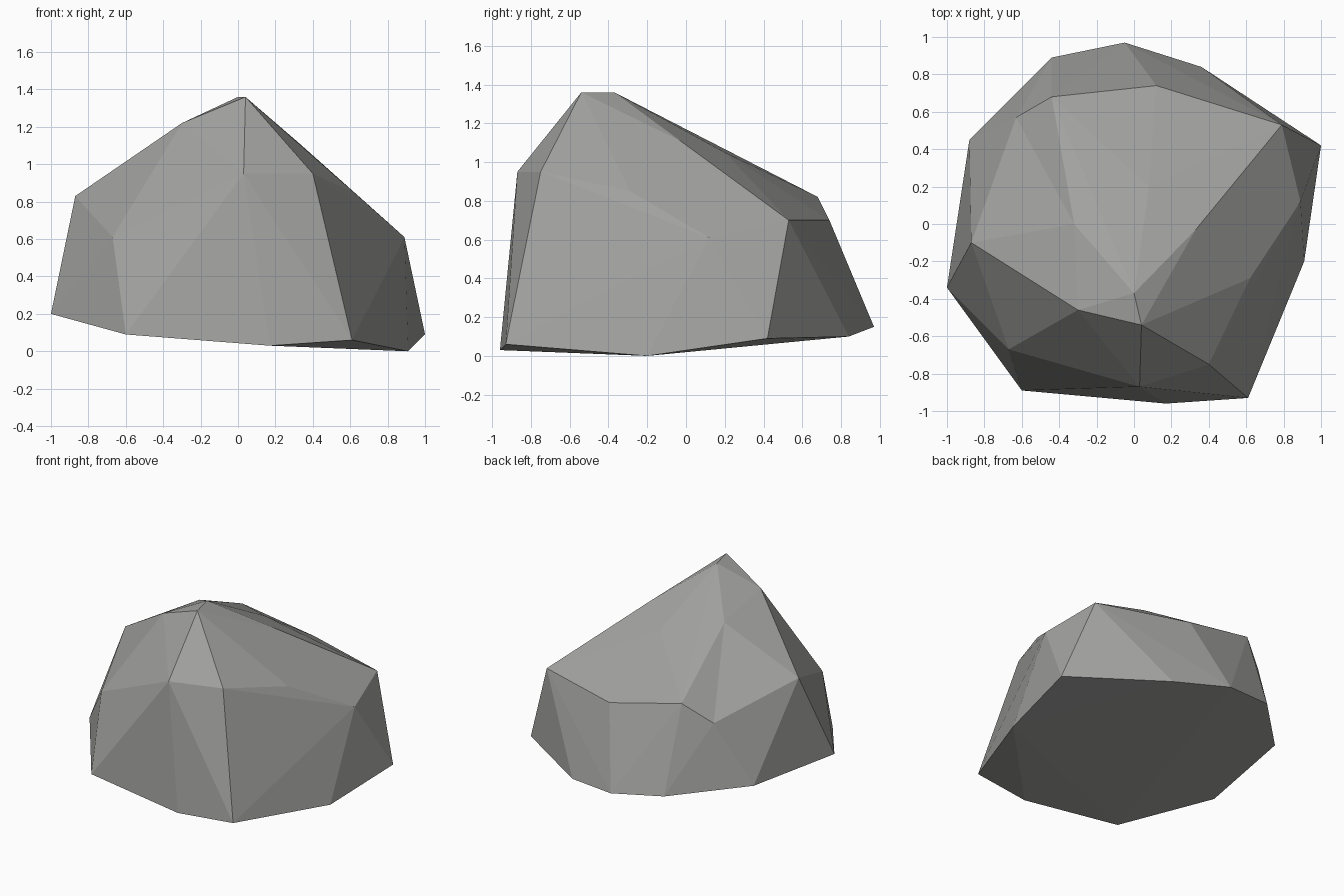
import bpy
import bmesh
from mathutils import Vector

# Remove only the default cube
default = bpy.data.objects.get("Cube")
if default:
    bpy.data.objects.remove(default, do_unlink=True)

# Stone material
stone = bpy.data.materials.new("stone_grey")
stone.use_nodes = True
stone_colour = (0.36, 0.36, 0.35, 1.0)
stone.diffuse_color = stone_colour
shader = stone.node_tree.nodes["Principled BSDF"]
shader.inputs["Base Color"].default_value = stone_colour
shader.inputs["Roughness"].default_value = 0.9

# Three rings of corners: foot, shoulder and crest
foot_ring = [(-1, -.34, .2), (-.6, -.89, .09), (.17, -.96, .03), (.61, -.93, .06),
             (.91, -.2, 0), (1, .42, .09), (.36, .84, .1), (-.05, .97, .15),
             (-.44, .89, .2), (-.88, .45, .23)]
shoulder_ring = [(-.87, -.1, .83), (-.67, -.67, .61), (.03, -.87, .95), (.4, -.75, .95),
                 (.62, -.29, .85), (.89, .12, .61), (.79, .53, .7), (.12, .74, .7),
                 (-.44, .68, .82), (-.63, .57, .68)]
crest_ring = [(.04, -.54, 1.36), (-.3, -.46, 1.22), (0, -.37, 1.36),
              (-.32, 0, 1.14), (.08, .2, 1.05), (.33, -.03, 1.11)]


def add_ring(mesh, corners):
    """Add the corners of one ring and return their vertices."""
    return [mesh.verts.new(Vector(corner)) for corner in corners]


def flip_edge(mesh, start, end):
    """Turn the diagonal between two corners, where that diagonal exists."""
    edge = mesh.edges.get((start, end))
    if edge and len(edge.link_faces) == 2:
        bmesh.utils.edge_rotate(edge, True)


# Wrap the rings in flat chipped facets
rock_bmesh = bmesh.new()
foot = add_ring(rock_bmesh, foot_ring)
shoulder = add_ring(rock_bmesh, shoulder_ring)
crest = add_ring(rock_bmesh, crest_ring)
bmesh.ops.convex_hull(rock_bmesh, input=rock_bmesh.verts[:], use_existing_faces=False)

# Shallow dent on the back shoulder
if all(v.is_valid for v in (shoulder[0], shoulder[8])):
    flip_edge(rock_bmesh, shoulder[0], shoulder[8])

# Drop any corners left inside and make the facets face outward
loose = [v for v in rock_bmesh.verts if not v.link_faces]
bmesh.ops.delete(rock_bmesh, geom=loose, context="VERTS")
bmesh.ops.recalc_face_normals(rock_bmesh, faces=rock_bmesh.faces[:])

rock_mesh = bpy.data.meshes.new("rock")
rock_bmesh.to_mesh(rock_mesh)
rock_bmesh.free()
rock_mesh.materials.append(stone)
rock = bpy.data.objects.new("rock", rock_mesh)
bpy.context.collection.objects.link(rock)
